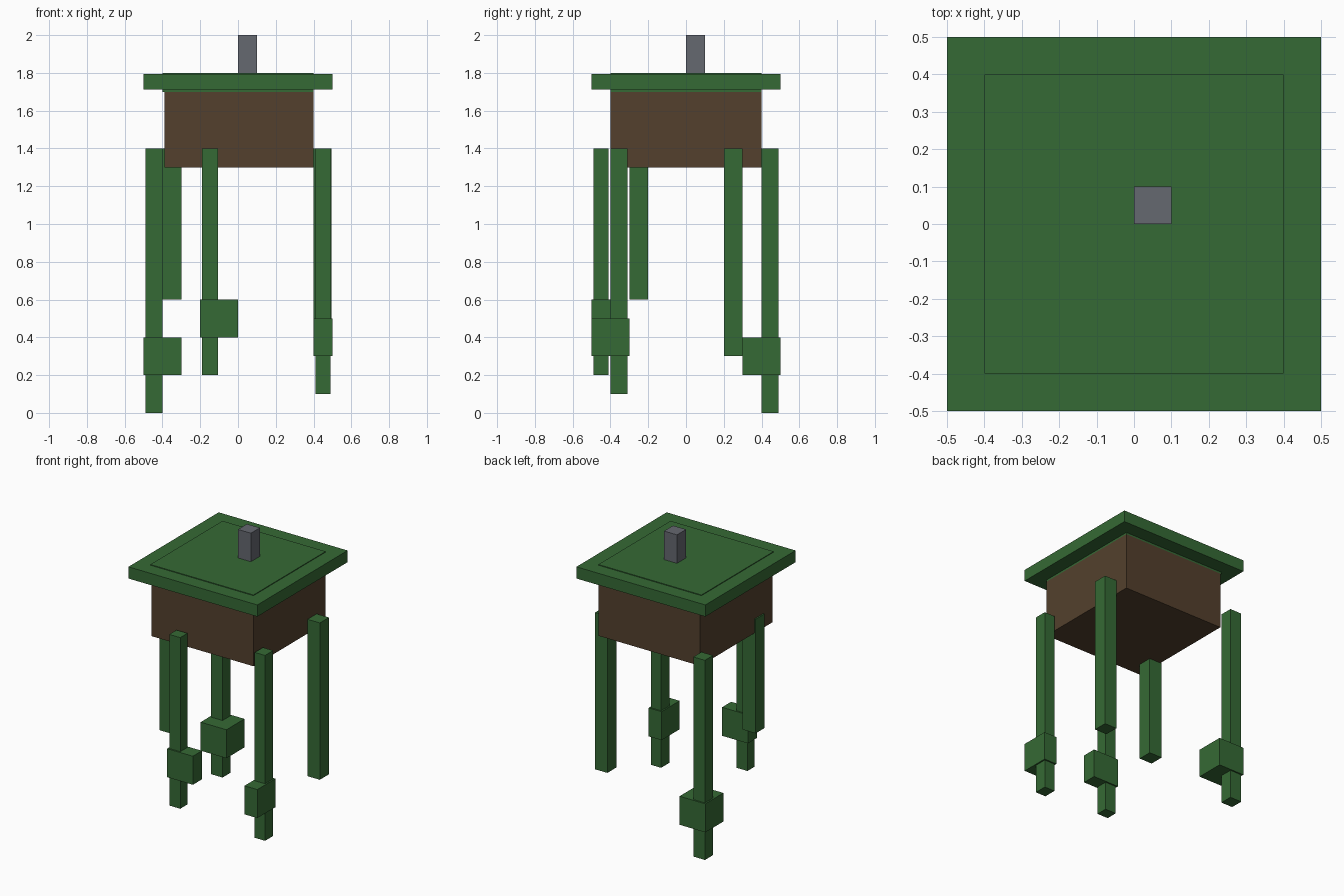
import bpy

if "Cube" in bpy.data.objects:
    bpy.data.objects.remove(bpy.data.objects["Cube"])


def material(name, rgb):
    m = bpy.data.materials.new(name)
    m.diffuse_color = (*rgb, 1.0)
    m.use_nodes = True
    m.node_tree.nodes["Principled BSDF"].inputs["Base Color"].default_value = m.diffuse_color
    return m


GREEN = material("leaf green", (0.036, 0.142, 0.035))
BROWN = material("soil brown", (0.087, 0.051, 0.026))
GREY = material("hook grey", (0.130, 0.138, 0.162))


def box(name, x, y, z, mat):
    """Axis-aligned box from (min, max) ranges."""
    centre = [(a + b) / 2 for a, b in (x, y, z)]
    bpy.ops.mesh.primitive_cube_add(size=1, location=centre)
    ob = bpy.context.object
    ob.name = name
    ob.scale = [b - a for a, b in (x, y, z)]
    bpy.ops.object.transform_apply(location=False, rotation=False, scale=True)
    ob.data.materials.append(mat)
    return ob


# Hanging pot with its leafy cover and hook
box("pot", (-0.39, 0.40), (-0.40, 0.40), (1.30, 1.70), BROWN)
box("cover_core", (-0.40, 0.40), (-0.40, 0.40), (1.70, 1.80), GREEN)
box("cover_rim", (-0.50, 0.50), (-0.50, 0.50), (1.713, 1.795), GREEN)
box("hook", (0.0, 0.10), (0.0, 0.10), (1.80, 2.0), GREY)

# Trailing vines: name, x range, y range, bottom height
vines = [
    ("back_left_vine", (-0.49, -0.40), (0.40, 0.49), 0.0),
    ("inner_vine", (-0.40, -0.30), (-0.30, -0.20), 0.6),
    ("front_vine", (-0.19, -0.105), (-0.49, -0.41), 0.2),
    ("right_front_vine", (0.41, 0.49), (-0.40, -0.31), 0.1),
    ("right_back_vine", (0.40, 0.495), (0.20, 0.30), 0.3),
]
for name, x, y, bottom in vines:
    box(name, x, y, (bottom, 1.40), GREEN)

# Leaf clumps on the vines
clumps = [
    ("back_left_leaf", (-0.50, -0.30), (0.30, 0.50), 0.2),
    ("front_leaf", (-0.20, 0.0), (-0.50, -0.40), 0.4),
    ("right_front_leaf", (0.40, 0.50), (-0.50, -0.30), 0.3),
]
for name, x, y, bottom in clumps:
    box(name, x, y, (bottom, bottom + 0.2), GREEN)
